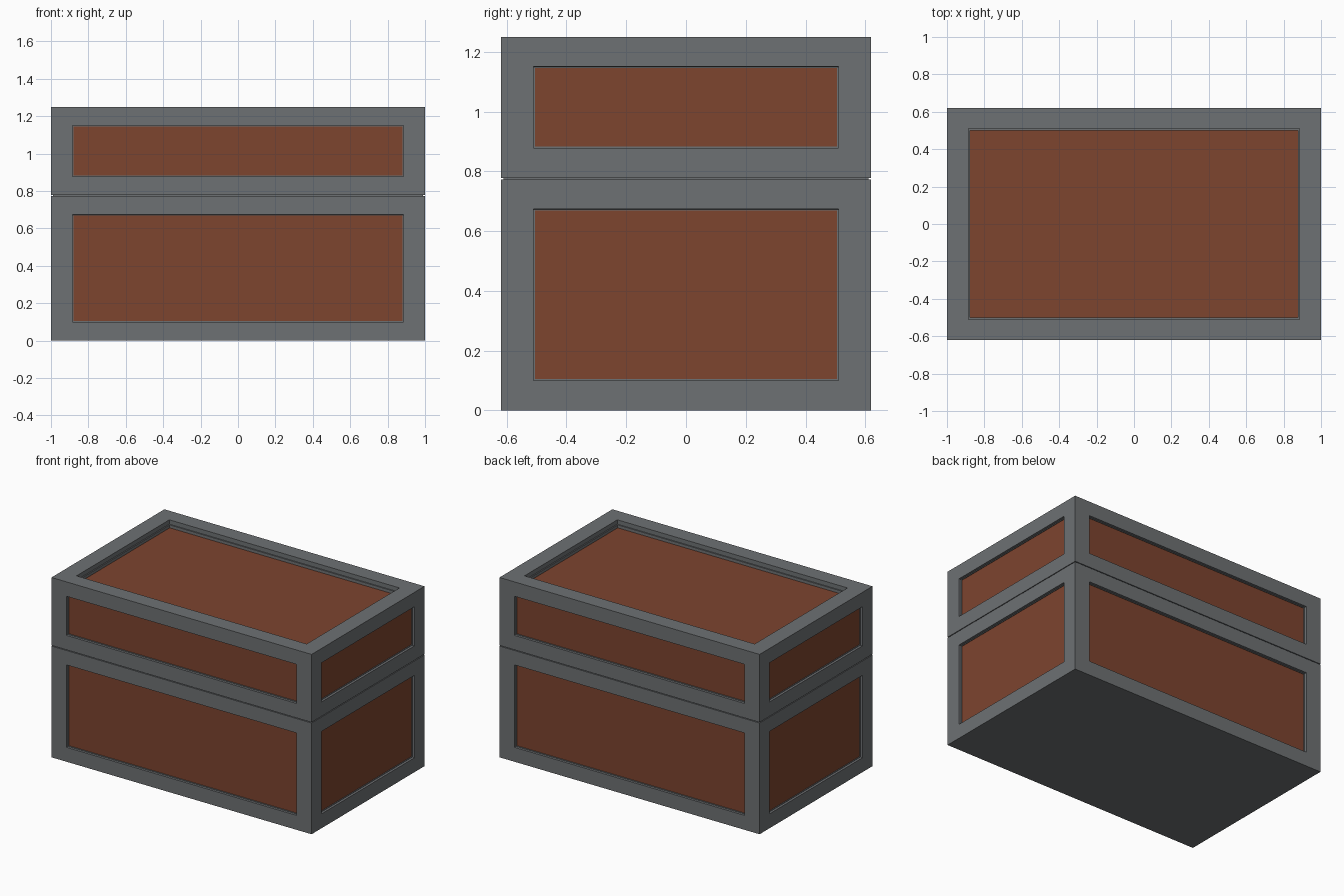
import bpy, bmesh
from mathutils import Vector

if "Cube" in bpy.data.objects:
    bpy.data.objects.remove(bpy.data.objects["Cube"])


def material(name, rgb):
    m = bpy.data.materials.new(name)
    m.diffuse_color = (*rgb, 1.0)
    m.use_nodes = True
    m.node_tree.nodes["Principled BSDF"].inputs["Base Color"].default_value = m.diffuse_color
    return m


GREY = material("grey metal", (0.155, 0.165, 0.172))
BROWN = material("red brown wood", (0.205, 0.058, 0.028))

HALF = (1.0, 0.62)
MARGIN = (0.115, 0.11, 0.10)   # frame width along x, y, z


def box(name, hx, hy, z0, z1, panel_top=None):
    """Framed box; panel_top is None for plain, else whether the top is panelled too."""
    bm = bmesh.new()
    bmesh.ops.create_cube(bm, size=1.0)
    for v in bm.verts:
        v.co = Vector((v.co.x * 2 * hx, v.co.y * 2 * hy, z0 + (v.co.z + 0.5) * (z1 - z0)))
    bm.normal_update()
    lo, hi = (-hx, -hy, z0), (hx, hy, z1)
    for f in list(bm.faces):
        n = f.normal.copy()
        top = n.z > 0.5
        if panel_top is None or n.z < -0.5 or (top and not panel_top):
            continue
        # frame border
        bmesh.ops.inset_individual(bm, faces=[f], thickness=0.01)
        for v in f.verts:
            for a in range(3):
                if abs(n[a]) < 0.5:
                    v.co[a] = min(max(v.co[a], lo[a] + MARGIN[a]), hi[a] - MARGIN[a])
        # recess wall, narrow ledge, sunken panel
        wall, ledge, step = (0.03, 0.012, 0.02) if top else (0.016, 0.006, 0.005)
        for width, depth in ((0.0, wall), (ledge, step)):
            if width:
                bmesh.ops.inset_individual(bm, faces=[f], thickness=width)
            bmesh.ops.inset_individual(bm, faces=[f], thickness=0.0005)
            for v in f.verts:
                v.co -= n * depth
        f.material_index = 1
    me = bpy.data.meshes.new(name)
    bm.to_mesh(me)
    bm.free()
    me.materials.append(GREY)
    me.materials.append(BROWN)
    ob = bpy.data.objects.new(name, me)
    bpy.context.collection.objects.link(ob)
    return ob


# chest body, lid, and the recessed seam between them
box("chest_base", *HALF, 0.0, 0.773, panel_top=False)
box("chest_lid", *HALF, 0.778, 1.25, panel_top=True)
box("seam_strip", HALF[0] - 0.01, HALF[1] - 0.01, 0.77, 0.781)
